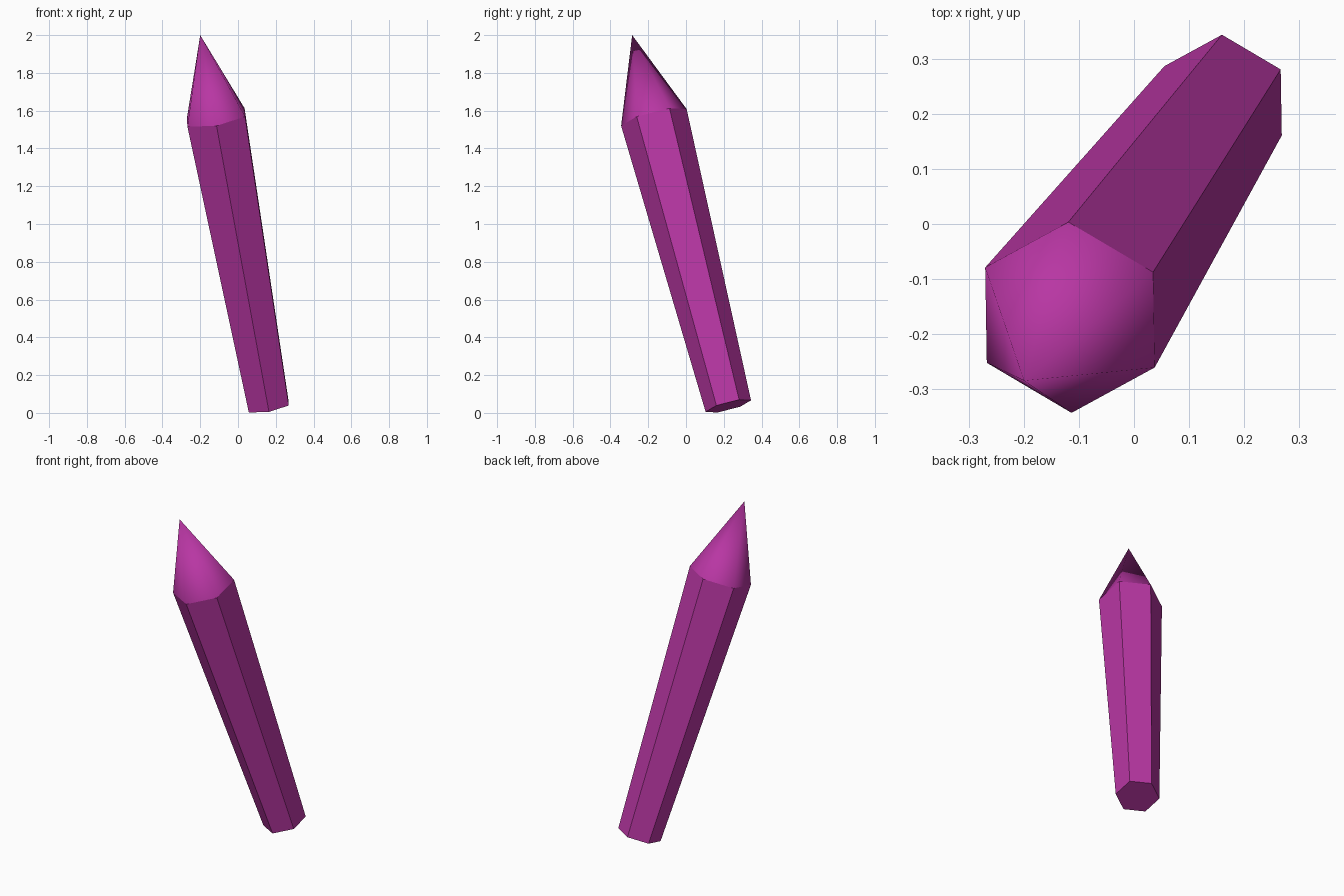
import bpy, bmesh, math
from mathutils import Vector

if "Cube" in bpy.data.objects:
    bpy.data.objects.remove(bpy.data.objects["Cube"])

SIDES = 6
base = Vector((0.162, 0.224, 0.036))       # centre of the lower hexagon
shoulder = Vector((-0.1165, -0.17, 1.564)) # centre of the upper hexagon
apex = Vector((-0.2, -0.285, 2.0))

# Tilted frame: axis along the crystal, v points to one hexagon corner
axis = (shoulder - base).normalized()
v = Vector((-0.003, 0.1715, 0.0445))
v = (v - axis * v.dot(axis)).normalized()
u = v.cross(axis)

mat = bpy.data.materials.new("magenta")
mat.diffuse_color = (0.48, 0.037, 0.367, 1)
mat.use_nodes = True
mat.node_tree.nodes["Principled BSDF"].inputs["Base Color"].default_value = mat.diffuse_color


def ring(bm, centre, radius):
    angles = [2 * math.pi * i / SIDES for i in range(SIDES)]
    return [bm.verts.new(centre + radius * (u * math.sin(a) + v * math.cos(a))) for a in angles]


def finish(bm, name, smooth):
    bmesh.ops.recalc_face_normals(bm, faces=bm.faces)
    for f in bm.faces:
        f.smooth = smooth
    mesh = bpy.data.meshes.new(name)
    bm.to_mesh(mesh)
    bm.free()
    mesh.materials.append(mat)
    bpy.context.collection.objects.link(bpy.data.objects.new(name, mesh))


# Shaft: flat-faced hexagonal prism widening upward, closed at the bottom
bm = bmesh.new()
low, high = ring(bm, base, 0.124), ring(bm, shoulder, 0.179)
bm.faces.new(low[::-1])
for i in range(SIDES):
    j = (i + 1) % SIDES
    bm.faces.new((low[i], low[j], high[j], high[i]))
# outward normals even though the top is open
finish(bm, "crystal_shaft", False)

# Tip: smooth-shaded six-sided point
bm = bmesh.new()
rim, top = ring(bm, shoulder, 0.179), bm.verts.new(apex)
for i in range(SIDES):
    bm.faces.new((rim[i], rim[(i + 1) % SIDES], top))
finish(bm, "crystal_tip", True)
